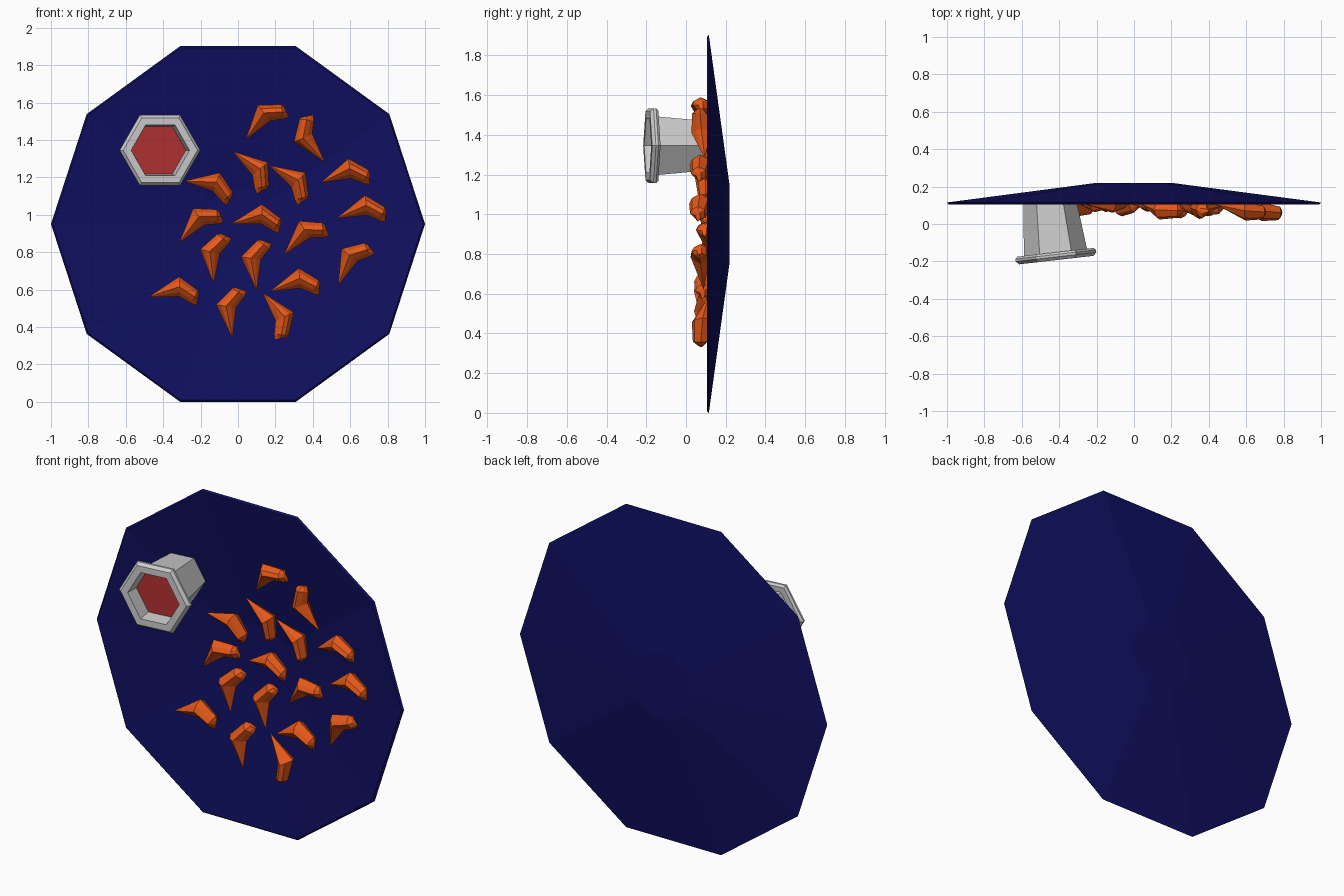
import bpy, bmesh, math
from mathutils import Vector, Matrix

if "Cube" in bpy.data.objects:
    bpy.data.objects.remove(bpy.data.objects["Cube"])

CZ = 0.951  # height of the plate centre


def material(name, rgb):
    m = bpy.data.materials.new(name)
    m.diffuse_color = (*rgb, 1)
    m.use_nodes = True
    m.node_tree.nodes["Principled BSDF"].inputs["Base Color"].default_value = m.diffuse_color
    return m


def loft(name, rings, mat=None, closed=False):
    """Skin a list of rings; a one-point ring makes a tip."""
    bm = bmesh.new()
    rows = [[bm.verts.new(p) for p in r] for r in rings]
    pairs = list(zip(rows, rows[1:]))
    if closed:
        pairs.append((rows[-1], rows[0]))
    for a, b in pairs:
        n = max(len(a), len(b))
        for i in range(n):
            j = (i + 1) % n
            if len(a) == 1:
                bm.faces.new((a[0], b[j], b[i]))
            else:
                bm.faces.new((a[i], a[j], b[j], b[i]))
    if not closed:
        for r in (rows[0], rows[-1]):
            if len(r) > 2:
                bm.faces.new(r)
    bmesh.ops.recalc_face_normals(bm, faces=bm.faces)
    me = bpy.data.meshes.new(name)
    bm.to_mesh(me)
    bm.free()
    ob = bpy.data.objects.new(name, me)
    bpy.context.collection.objects.link(ob)
    if mat:
        me.materials.append(mat)
    return ob


def ring(r, y, n):
    return [Vector((r * math.cos(2 * math.pi * i / n), y, r * math.sin(2 * math.pi * i / n)))
            for i in range(n)]


blue = material("navy_glaze", (0.005, 0.005, 0.12))
orange = material("cooked_orange", (0.8, 0.1, 0.01))
red = material("red_sauce", (0.45, 0.03, 0.03))

# Shallow ten-sided plate, standing on edge, hollow toward the front
plate = loft("plate", [ring(r, y, 10) for r, y in
                       ((0.2, 0.207), (0.99, 0.105), (1.0, 0.115), (0.2, 0.22))], blue)
plate.location.z = CZ

# Hexagonal sauce cup: base, tapered wall, flanged rim, inner wall and floor
profile = [(0.14, 0.0), (0.17, -0.285), (0.205, -0.283), (0.217, -0.295),
           (0.217, -0.308), (0.2, -0.325), (0.157, -0.325), (0.145, -0.23)]
cup = loft("sauce_cup", [ring(r, y, 6) for r, y in profile])
sauce = loft("sauce", [ring(0.146, -0.232, 6), ring(0.149, -0.245, 6)], red)
for ob in (cup, sauce):
    ob.matrix_world = Matrix.Translation((-0.452, 0.13, 1.345)) @ Matrix.Rotation(math.radians(6.5), 4, 'Z')


# Shrimp: tail tip, fat bend, blunt end (u along tip to end, v toward the bend)
def section(outer, inner, depth):
    o, i = Vector(outer), Vector(inner)
    m = (o + i) / 2
    a, b = m.lerp(o, 0.55), m.lerp(i, 0.55)
    return [(*o, 0), (*a, -depth * 0.75), (*m, -depth), (*b, -depth * 0.55),
            (*i, 0), (*b, depth * 0.75), (*a, depth * 0.75)]


SHAPE = [[(0, 0, 0.012)],
         section((0.155, 0.125), (0.165, 0.018), 0.055),
         section((0.262, 0.06), (0.232, -0.012), 0.042),
         section((0.268, 0.045), (0.262, -0.018), 0.014)]


def shrimp(k, tip, end):
    t = Vector(tip)
    u = (Vector(end) - t).normalized()
    v = Vector((-u.y, u.x))
    rings = []
    for r in SHAPE:
        row = []
        for a, b, d in r:
            p = t + u * a + v * b
            slope = 0.14 - 0.1 * math.hypot(p.x, p.y - CZ)  # follow the dish
            row.append((p.x, slope + d, p.y))
        rings.append(row)
    loft(f"shrimp_{k:02d}", rings, orange)


# Tail tip and blunt end of each shrimp, as x, z
spots = [(.04, 1.40, .25, 1.53), (.465, 1.28, .385, 1.53), (.44, 1.17, .70, 1.18),
         (-.03, 1.34, .13, 1.10), (.165, 1.265, .335, 1.06), (-.29, 1.18, -.04, 1.06),
         (-.315, .85, -.07, .985), (-.04, .95, .23, .92), (.525, .98, .79, .98),
         (.245, .785, .49, .91), (-.13, .63, -.05, .885), (.10, .595, .165, .86),
         (.535, .62, .72, .81), (.17, .59, .44, .59), (-.48, .56, -.215, .535),
         (-.03, .34, .03, .60), (.13, .585, .22, .32)]
for k, (a, b, c, d) in enumerate(spots, 1):
    shrimp(k, (a, b), (c, d))
